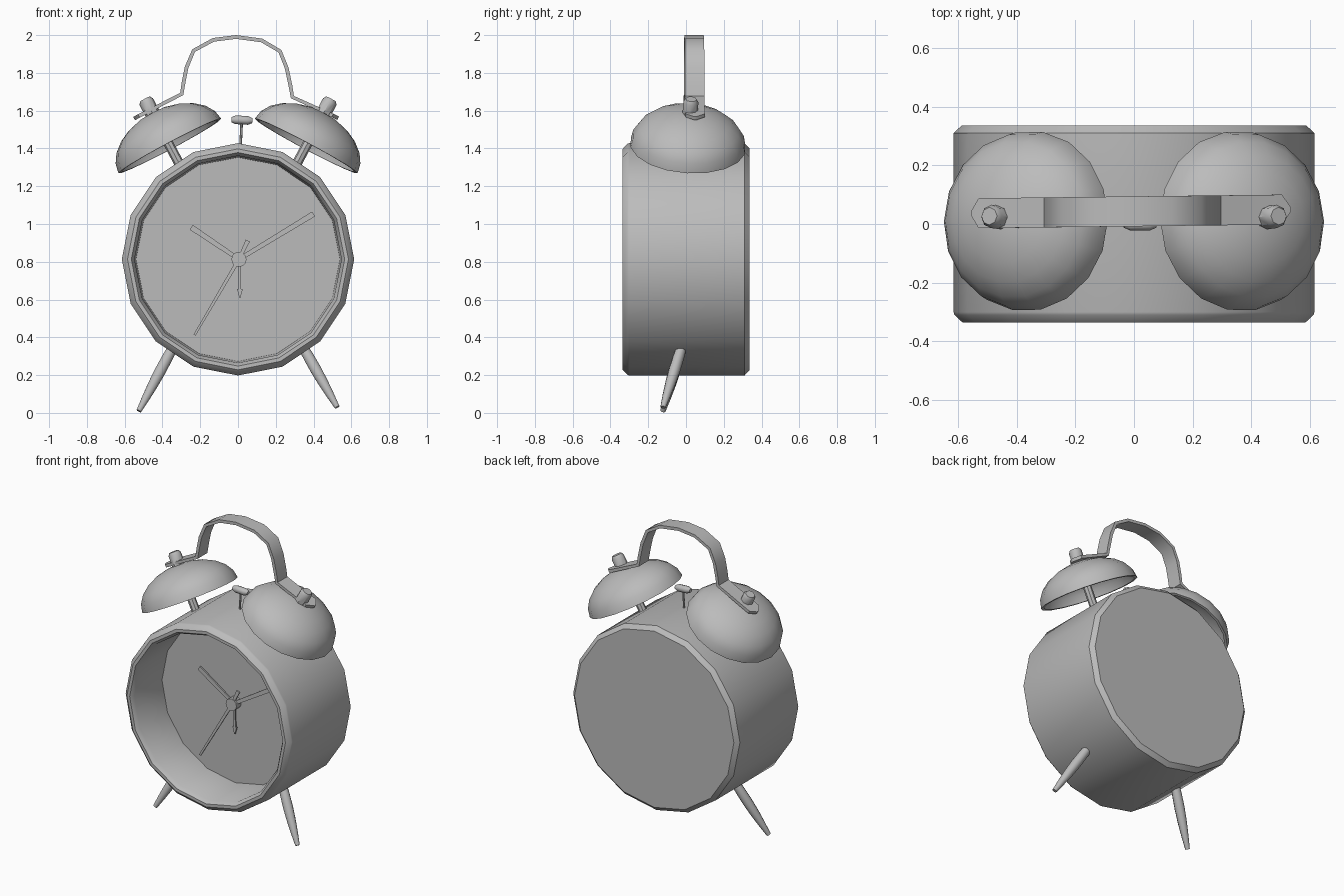
import bpy, bmesh
from math import cos, sin, pi, radians
from mathutils import Vector, Matrix

cube = bpy.data.objects.get("Cube")
if cube:
    bpy.data.objects.remove(cube, do_unlink=True)

grey = bpy.data.materials.new("plain grey")
grey.use_nodes = True
GREY = (0.5, 0.5, 0.5, 1)
grey.diffuse_color = GREY
grey.node_tree.nodes["Principled BSDF"].inputs["Base Color"].default_value = GREY
parts = []


def finish(name, bm):
    bmesh.ops.remove_doubles(bm, verts=bm.verts, dist=1e-5)
    bmesh.ops.recalc_face_normals(bm, faces=bm.faces)
    mesh = bpy.data.meshes.new(name)
    bm.to_mesh(mesh)
    bm.free()
    mesh.materials.append(grey)
    obj = bpy.data.objects.new(name, mesh)
    bpy.context.collection.objects.link(obj)
    parts.append(obj)


def loft(name, rings, capped=False):
    """Join equal-sized rings of points into a skin."""
    bm = bmesh.new()
    loops = [[bm.verts.new(p) for p in ring] for ring in rings]
    n = len(loops[0])
    for a, b in zip(loops, loops[1:]):
        for i in range(n):
            j = (i + 1) % n
            bm.faces.new((a[i], a[j], b[j], b[i]))
    if capped:
        bm.faces.new(loops[0])
        bm.faces.new(loops[-1])
    finish(name, bm)


def lathe(name, profile, origin, axis, sides):
    """Spin (radius, height) pairs around an axis from origin."""
    turn = Vector((0, 0, 1)).rotation_difference(Vector(axis))
    origin = Vector(origin)
    angles = [2 * pi * i / sides for i in range(sides)]
    loft(name, [[origin + turn @ Vector((r * cos(a), r * sin(a), h))
                 for a in angles] for r, h in profile])


def rod(name, start, end, radii, sides=8):
    """Round bar with radii spaced evenly from start to end."""
    span = Vector(end) - Vector(start)
    step = span.length / (len(radii) - 1)
    profile = [(r, i * step) for i, r in enumerate(radii)]
    lathe(name, [(0, 0)] + profile + [(0, span.length)], start, span, sides)


# Case: deep open drum with a rounded rim and a recessed dial
lathe("case", [(0, -.03), (.54, -.03), (.548, -.31), (.565, -.335), (.585, -.335),
               (.612, -.31), (.615, -.3), (.615, .31), (.588, .335), (0, .335)],
      (0, 0, .813), (0, 1, 0), 16)

# Bells, stems, nuts and legs on both sides
for side, label in ((1, "left"), (-1, "right")):
    axis = Vector((side * .47, .06, .883)).normalized()
    centre = Vector((side * .361, .01, 1.413))
    quarter = [pi / 2 * i / 6 for i in range(7)]
    outer = [(.308 * cos(a), .2 * sin(a)) for a in quarter]
    inner = [(.29 * cos(a), .182 * sin(a)) for a in reversed(quarter)]
    lathe(label + "_bell", inner + outer, centre, axis, 18)
    rod(label + "_bell_stem", centre - axis * .15, centre + axis * .19, (.026, .026))
    lathe(label + "_bell_nut", [(0, .19), (.04, .19), (.04, .265), (.03, .282), (0, .282)],
          centre, axis, 8)
    drop = .01 if side < 0 else .03
    rod(label + "_leg", (side * .335, -.018, .365), (side * .525, -.122, drop),
        (.026, .03, .031, .028, .022, .014), 10)

# Handle: bent flat strip with pointed ends
path = [(-.55, 1.558), (-.525, 1.572), (-.298, 1.688), (-.288, 1.75), (-.272, 1.83),
        (-.235, 1.918), (-.13, 1.975), (-.01, 1.99), (.125, 1.972), (.222, 1.915),
        (.258, 1.825), (.278, 1.73), (.288, 1.672), (.5, 1.575), (.53, 1.56)]
points = [Vector((x, 0, z)) for x, z in path]
rings = []
for i, p in enumerate(points):
    ahead = points[min(i + 1, len(points) - 1)] - p
    behind = p - points[max(i - 1, 0)]
    along = (ahead.normalized() + behind.normalized()).normalized()
    up = Vector((-along.z, 0, along.x)) * .01
    wide = Vector((0, .008 if i in (0, len(points) - 1) else .051, 0))
    mid = p + Vector((0, .043 + .012 * p.x, 0))
    rings.append([mid + up + wide, mid + up - wide, mid - up - wide, mid - up + wide])
loft("handle", rings, capped=True)

# Hammer between the bells
rod("hammer_rod", (.012, 0, 1.38), (.02, 0, 1.55), (.007, .007), 6)
rod("hammer_head", (-.035, 0, 1.553), (.076, 0, 1.547),
    (.013, .023, .023, .023, .023, .013), 10)

# Hands: flat tapered bars stacked in front of the dial
HUB = Vector((.005, 0, .813))


def hand(name, start, end, width_a, width_b, y):
    a, b = Vector((start[0], y, start[1])), Vector((end[0], y, end[1]))
    along = (b - a).normalized()
    across = Vector((-along.z, 0, along.x))
    deep = Vector((0, .005, 0))
    loft(name, [[p + across * w + deep, p - across * w + deep,
                 p - across * w - deep, p + across * w - deep]
                for p, w in ((a, width_a / 2), (b, width_b / 2))], capped=True)


centre = (HUB.x, HUB.z)
hand("minute_hand", centre, (.4, 1.053), .022, .03, -.062)
hand("hour_hand", centre, (-.248, .983), .022, .03, -.054)
hand("second_hand", centre, (-.23, .412), .02, .012, -.07)
hand("second_hand_tail", centre, (.052, .912), .016, .024, -.07)
hand("alarm_hand", centre, (.01, .65), .014, .014, -.046)
hand("alarm_hand_tip", (.01, .655), (.01, .608), .03, .004, -.046)
rod("hand_hub", HUB + Vector((0, -.025, 0)), HUB + Vector((0, -.08, 0)), (.04, .04), 12)

# Smooth shading with crisp edges
bpy.ops.object.select_all(action='DESELECT')
for obj in parts:
    obj.select_set(True)
bpy.context.view_layer.objects.active = parts[0]
bpy.ops.object.shade_smooth_by_angle(angle=radians(40))
